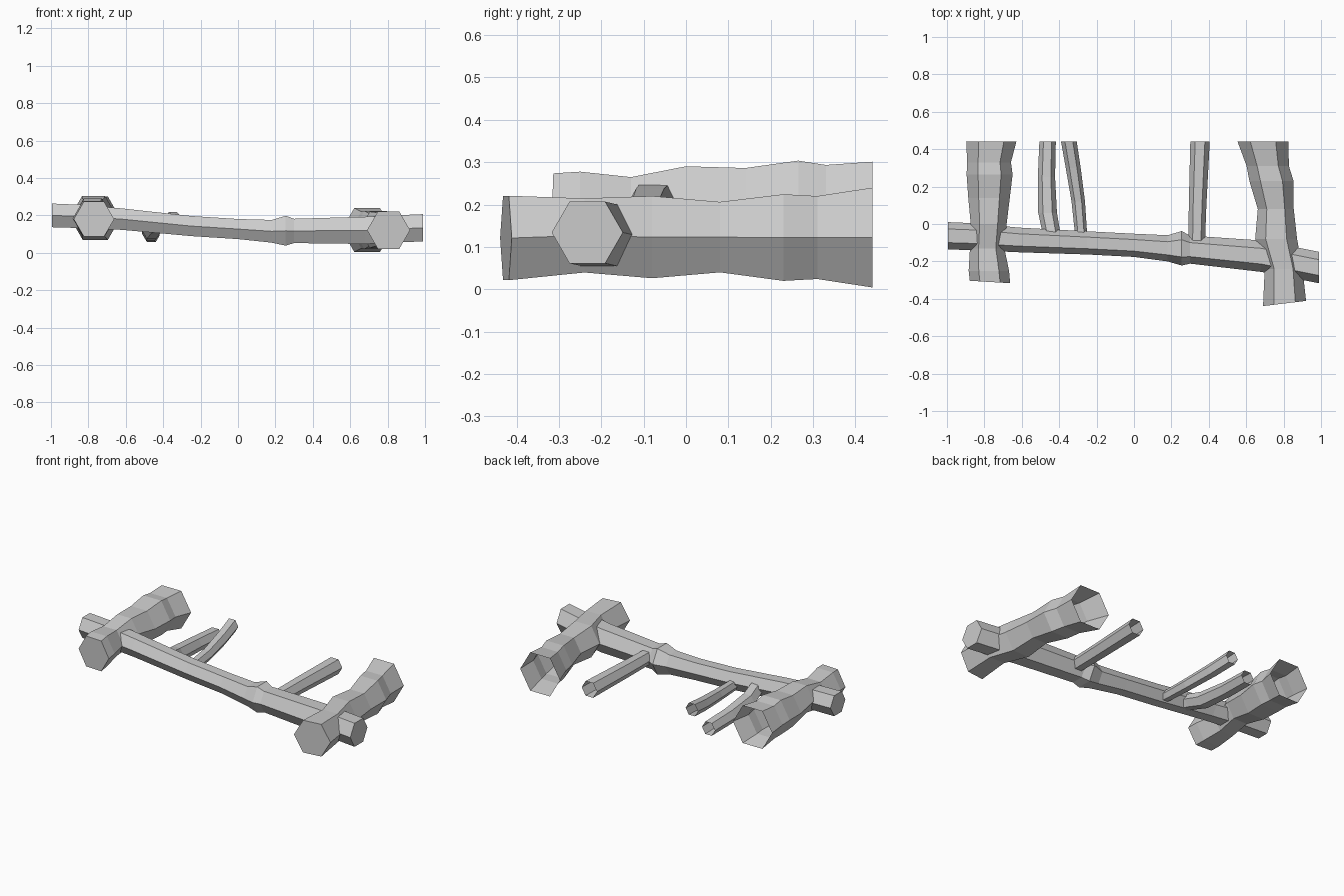
import bpy, bmesh, math


def log(name, axis, rings, cap_start=True, cap_end=False, yaw=(0.0, 0.0)):
    """Six-sided log along 'x' or 'y'. Each ring is (along, side, z, radius).
    yaw shears the first and last ring so the cut ends lean slightly."""
    bm = bmesh.new()
    loops = []
    for n, (t, s, z, r) in enumerate(rings):
        lean = yaw[0] if n == 0 else yaw[1] if n == len(rings) - 1 else 0.0
        loop = []
        for k in range(6):
            a = k * math.pi / 3
            ds, dz = r * math.cos(a), r * math.sin(a)
            along = t + lean * ds
            co = (along, s + ds, z + dz) if axis == 'x' else (s + ds, along, z + dz)
            loop.append(bm.verts.new(co))
        loops.append(loop)
    for a, b in zip(loops, loops[1:]):
        for k in range(6):
            j = (k + 1) % 6
            bm.faces.new((a[k], a[j], b[j], b[k]))
    if cap_start:
        bm.faces.new(loops[0])
    if cap_end:
        bm.faces.new(loops[-1])
    bmesh.ops.recalc_face_normals(bm, faces=bm.faces)
    # an open tube can come out inverted: test against the axis and flip
    bm.faces.ensure_lookup_table()
    f = bm.faces[1]
    bm.normal_update()
    if f.normal.z < 0:
        bmesh.ops.reverse_faces(bm, faces=bm.faces)
    mesh = bpy.data.meshes.new(name)
    bm.to_mesh(mesh)
    bm.free()
    ob = bpy.data.objects.new(name, mesh)
    bpy.context.collection.objects.link(ob)
    return ob


# thick side logs, open at the back
log("left_log", 'y', [
    (-0.31, -0.770, 0.180, 0.108), (-0.25, -0.776, 0.184, 0.108),
    (-0.13, -0.785, 0.185, 0.092), (0.00, -0.777, 0.207, 0.096),
    (0.14, -0.775, 0.190, 0.111), (0.265, -0.772, 0.197, 0.123),
    (0.33, -0.775, 0.192, 0.117), (0.44, -0.763, 0.185, 0.134)],
    yaw=(-0.06, 0))
log("right_log", 'y', [
    (-0.425, 0.805, 0.121, 0.115), (-0.24, 0.800, 0.127, 0.101),
    (-0.08, 0.760, 0.123, 0.112), (0.08, 0.758, 0.123, 0.096),
    (0.23, 0.735, 0.122, 0.118), (0.31, 0.715, 0.122, 0.113),
    (0.44, 0.690, 0.122, 0.136)],
    yaw=(0.12, 0))

# long cross log, closed at both ends
log("cross_log", 'x', [
    (-0.995, -0.063, 0.200, 0.073), (-0.85, -0.068, 0.195, 0.072),
    (-0.62, -0.085, 0.180, 0.066), (-0.25, -0.101, 0.143, 0.062),
    (0.00, -0.114, 0.127, 0.062), (0.18, -0.130, 0.115, 0.070),
    (0.255, -0.130, 0.118, 0.092), (0.30, -0.137, 0.117, 0.075),
    (0.68, -0.172, 0.120, 0.084), (0.99, -0.233, 0.134, 0.084)],
    cap_end=True)

# thin rungs, open at the back
log("left_rung", 'y', [
    (-0.10, -0.430, 0.150, 0.044), (-0.03, -0.445, 0.140, 0.048),
    (0.06, -0.462, 0.118, 0.050), (0.25, -0.468, 0.104, 0.046),
    (0.44, -0.462, 0.095, 0.044)])
log("middle_rung", 'y', [
    (-0.10, -0.280, 0.130, 0.032), (-0.03, -0.285, 0.128, 0.033),
    (0.12, -0.298, 0.135, 0.036), (0.30, -0.325, 0.157, 0.040),
    (0.44, -0.348, 0.183, 0.042)])
log("right_rung", 'y', [
    (-0.12, 0.335, 0.120, 0.044), (0.10, 0.340, 0.120, 0.047),
    (0.44, 0.353, 0.120, 0.052)])
